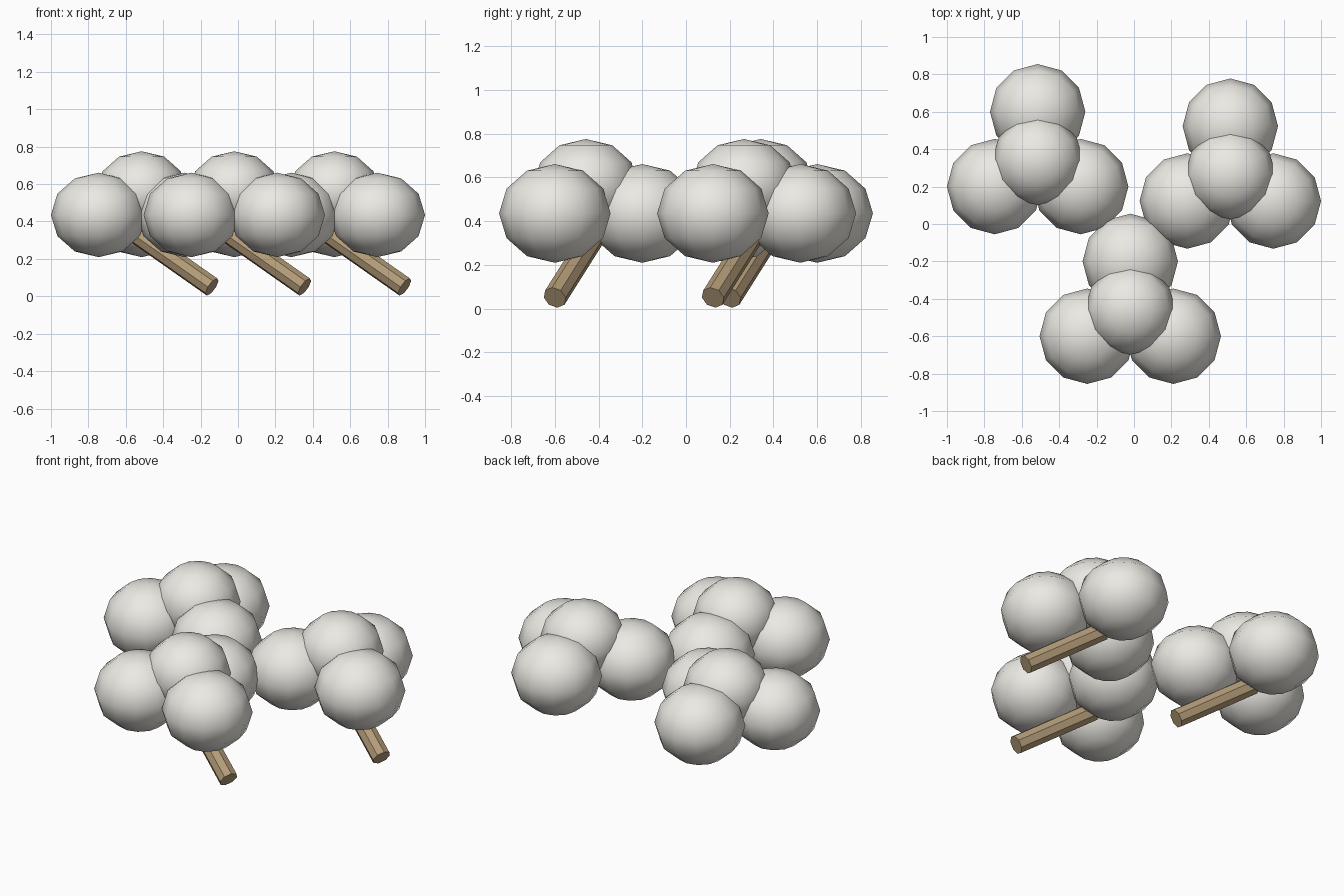
import bpy
from mathutils import Vector

if "Cube" in bpy.data.objects:
    bpy.data.objects.remove(bpy.data.objects["Cube"])


def material(name, rgb):
    m = bpy.data.materials.new(name)
    m.diffuse_color = (*rgb, 1)
    m.use_nodes = True
    m.node_tree.nodes["Principled BSDF"].inputs["Base Color"].default_value = m.diffuse_color
    return m


WOOD = material("wood", (0.45, 0.33, 0.19))
FLUFF = material("fluff", (0.84, 0.82, 0.77))


def puff(name, center, r):
    # slightly squashed low-poly ball
    bpy.ops.mesh.primitive_uv_sphere_add(segments=12, ring_count=6, radius=1, location=center)
    o = bpy.context.object
    o.name = name
    o.scale = (r, r, r * 0.885)
    o.data.materials.append(FLUFF)
    bpy.ops.object.shade_smooth()


def stem(name, top, tip, r):
    # eight-sided stick between two points
    top, tip = Vector(top), Vector(tip)
    d = top - tip
    bpy.ops.mesh.primitive_cylinder_add(vertices=8, radius=r, depth=d.length,
                                        location=(top + tip) / 2)
    o = bpy.context.object
    o.name = name
    o.rotation_euler = d.to_track_quat('Z', 'Y').to_euler()
    o.data.materials.append(WOOD)


# three identical bolls: front, back left, back right
for label, x, y in (("front", -0.02, -0.45), ("left", -0.515, 0.35), ("right", 0.515, 0.273)):
    for side, s in (("left", -1), ("right", 1)):
        puff(f"{label}_boll_{side}_puff", (x + s * 0.23, y - 0.15, 0.435), 0.255)
    puff(f"{label}_boll_back_puff", (x, y + 0.25, 0.435), 0.255)
    puff(f"{label}_boll_top_puff", (x, y - 0.008, 0.562), 0.241)
    stem(f"{label}_boll_stem", (x - 0.03, y + 0.03, 0.335), (x + 0.376, y - 0.15, 0.05), 0.055)
